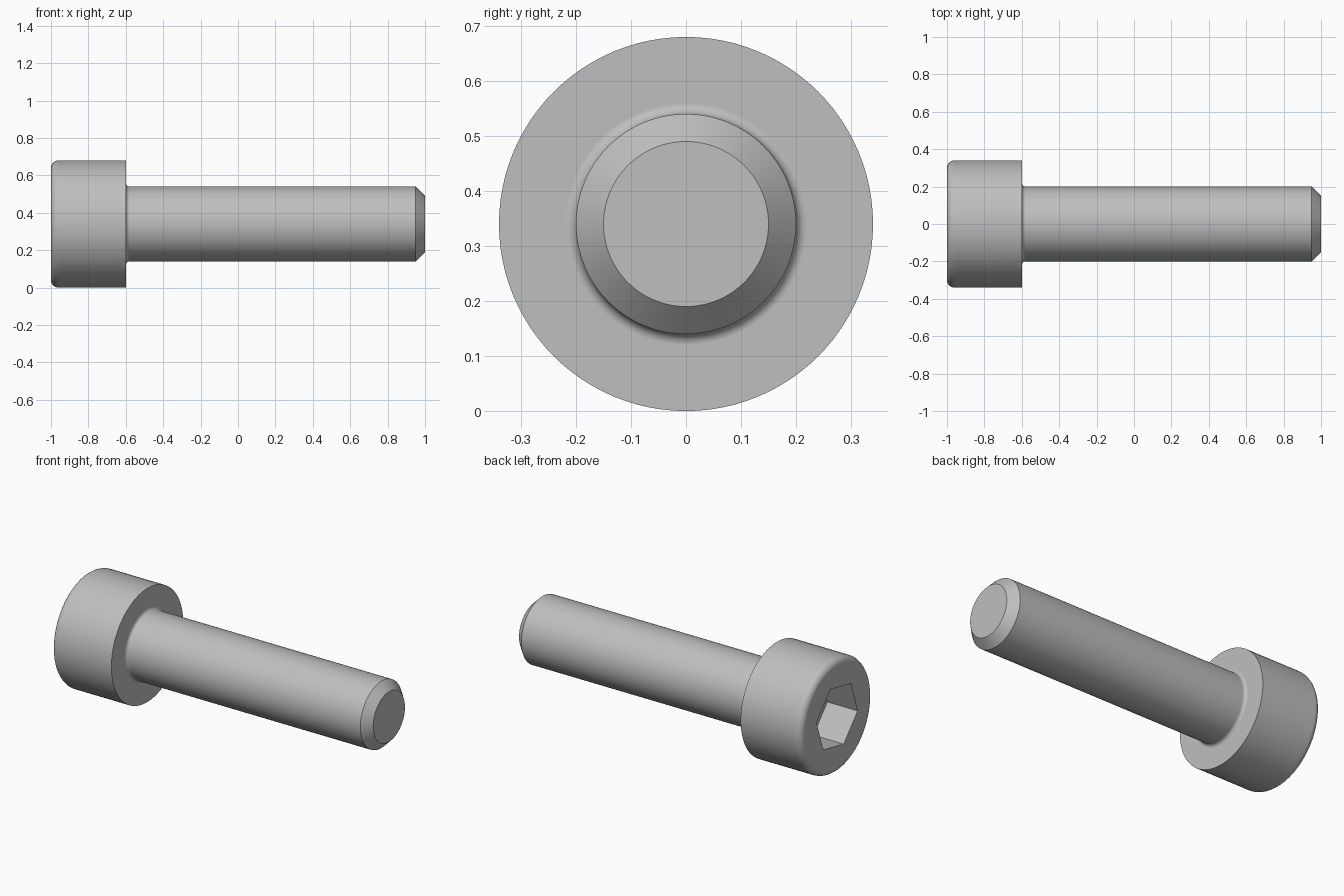
import bpy, bmesh, math
from mathutils import Matrix, Vector

cube = bpy.data.objects.get("Cube")
if cube:
    bpy.data.objects.remove(cube, do_unlink=True)

HEAD_R, SHANK_R, TIP_R = 0.34, 0.20, 0.15
HEAD_END = -0.6            # underside of the head along x
ROUND, FILLET = 0.04, 0.02
SOCKET_R, SOCKET_DEPTH, SOCKET_TURN = 0.198, 0.2, math.radians(11.5)
SIDES = 96

steel = bpy.data.materials.new("grey_steel")
steel.use_nodes = True
GREY = (0.52, 0.52, 0.52, 1)
steel.diffuse_color = GREY
steel.node_tree.nodes["Principled BSDF"].inputs["Base Color"].default_value = GREY


def arc(cx, cr, radius, start, end, steps=6):
    """Points (x, radius) along an arc, angles in degrees."""
    angles = [math.radians(start + (end - start) * i / steps) for i in range(steps + 1)]
    return [(cx + radius * math.cos(a), cr + radius * math.sin(a)) for a in angles]


def make_object(name, bm):
    bmesh.ops.recalc_face_normals(bm, faces=bm.faces)
    mesh = bpy.data.meshes.new(name)
    bm.to_mesh(mesh)
    bm.free()
    mesh.materials.append(steel)
    obj = bpy.data.objects.new(name, mesh)
    bpy.context.collection.objects.link(obj)
    obj.location.z = HEAD_R
    return obj


# Head and shank: one profile turned about the x axis
profile = arc(-1 + ROUND, HEAD_R - ROUND, ROUND, 180, 90)
profile.append((HEAD_END, HEAD_R))
profile += arc(HEAD_END + FILLET, SHANK_R + FILLET, FILLET, 180, 270)
profile += [(1 - (SHANK_R - TIP_R), SHANK_R), (1, TIP_R)]

bm = bmesh.new()
rings = []
for x, r in profile:
    turn = [2 * math.pi * i / SIDES for i in range(SIDES)]
    rings.append([bm.verts.new((x, r * math.cos(a), r * math.sin(a))) for a in turn])
for a, b in zip(rings, rings[1:]):
    for i in range(SIDES):
        j = (i + 1) % SIDES
        bm.faces.new((a[i], a[j], b[j], b[i]))
bm.faces.new(rings[0])
bm.faces.new(rings[-1])
screw = make_object("socket_head_screw", bm)

# Hexagonal key socket cut into the head
bm = bmesh.new()
bmesh.ops.create_cone(bm, cap_ends=True, segments=6, radius1=SOCKET_R,
                      radius2=SOCKET_R, depth=2 * SOCKET_DEPTH)
# bring one corner onto the y axis, then turn the hexagon about x
corner = max(bm.verts, key=lambda v: v.co.y).co
to_y = Matrix.Rotation(math.pi / 2 - math.atan2(corner.y, corner.x), 4, 'Z')
lay_down = Matrix.Rotation(math.pi / 2, 4, 'Y')
twist = Matrix.Rotation(SOCKET_TURN, 4, 'X')
bm.transform(Matrix.Translation(Vector((-1, 0, 0))) @ twist @ lay_down @ to_y)
cutter = make_object("socket_cutter", bm)
cutter.hide_render = True

bpy.ops.object.select_all(action='DESELECT')
bpy.context.view_layer.objects.active = screw
screw.select_set(True)
cut = screw.modifiers.new("key_socket", 'BOOLEAN')
cut.operation, cut.solver, cut.object = 'DIFFERENCE', 'EXACT', cutter
bpy.ops.object.modifier_apply(modifier=cut.name)
bpy.data.objects.remove(cutter, do_unlink=True)

# Smooth turned surfaces with crisp edges and flat end faces
bpy.ops.object.shade_smooth_by_angle(angle=math.radians(30))
weighted = screw.modifiers.new("flat_faces", 'WEIGHTED_NORMAL')
weighted.keep_sharp = True
